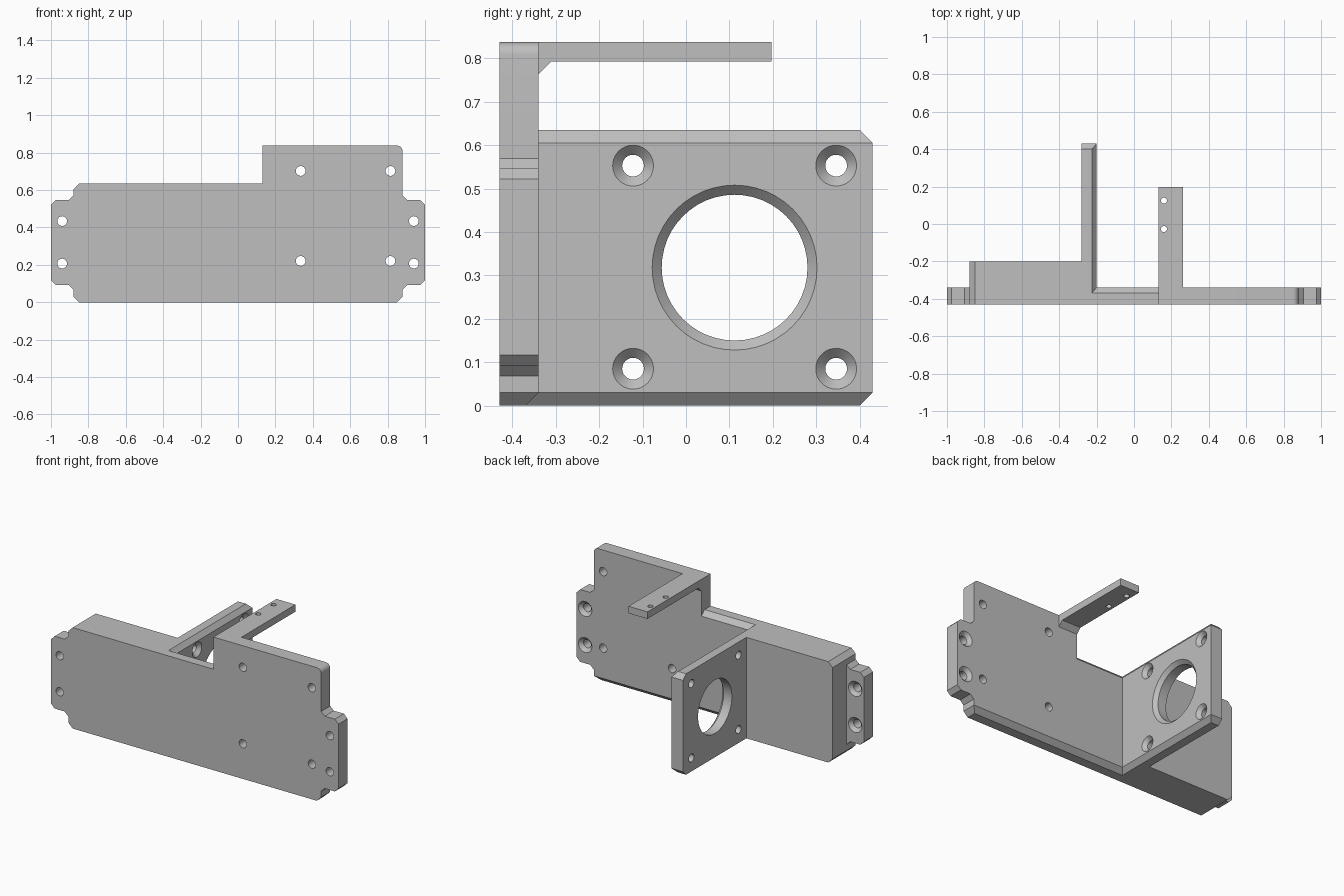
import bpy, bmesh, math
from mathutils import Vector

cube = bpy.data.objects.get("Cube")
if cube:
    bpy.data.objects.remove(cube, do_unlink=True)

grey = bpy.data.materials.new("plain_grey")
grey.use_nodes = True
COLOUR = (0.52, 0.52, 0.52, 1)
grey.diffuse_color = COLOUR
grey.node_tree.nodes["Principled BSDF"].inputs["Base Color"].default_value = COLOUR

FRONT, BACK = -0.43, -0.34        # main panel faces
LOW, TALL = 0.635, 0.8375         # heights of the low and raised halves
BEV = 0.03                        # edge chamfer
WALL_L, WALL_R = -0.28, -0.2      # motor wall faces
STEP = 0.13                       # where the raised half begins


def finish(bm, name):
    bmesh.ops.recalc_face_normals(bm, faces=bm.faces)
    mesh = bpy.data.meshes.new(name)
    bm.to_mesh(mesh)
    bm.free()
    mesh.materials.append(grey)
    obj = bpy.data.objects.new(name, mesh)
    bpy.context.collection.objects.link(obj)
    return obj


def extrude(name, profile, axis, lo, hi):
    """Extrude a 2D profile, (x, z) along y or (y, z) along x."""
    bm = bmesh.new()

    def place(p, d):
        return (p[0], d, p[1]) if axis == "y" else (d, p[0], p[1])
    face = bm.faces.new([bm.verts.new(place(p, lo)) for p in profile])
    moved = bmesh.ops.extrude_face_region(bm, geom=[face])["geom"]
    shift = Vector(place((0, 0), hi - lo))
    bmesh.ops.translate(bm, vec=shift, verts=[v for v in moved if isinstance(v, bmesh.types.BMVert)])
    return finish(bm, name)


def drill(centre, axis, rings, segs=48):
    """Round cutter made of (radius, distance along axis) rings."""
    bm = bmesh.new()
    turn = Vector(axis).to_track_quat("Z", "Y")
    loops = []
    for r, d in rings:
        loops.append([bm.verts.new(Vector(centre) + turn @ Vector(
            (r * math.cos(math.tau * i / segs), r * math.sin(math.tau * i / segs), d)))
            for i in range(segs)])
    for a, b in zip(loops, loops[1:]):
        for i in range(segs):
            j = (i + 1) % segs
            bm.faces.new((a[i], a[j], b[j], b[i]))
    bm.faces.new(loops[0])
    bm.faces.new(loops[-1])
    return finish(bm, "cutter")


def countersunk(centre, axis, r, big):
    """Hole whose 45 degree flare opens at centre, facing along axis."""
    d = big - r
    return drill(centre, axis, [(r, -0.2), (r, -d), (big + d, d)])


def edge_cutter(z, up, right):
    """Tapered pocket that chamfers the inner panel and wall edges together."""
    bm = bmesh.new()
    for k in (-1, 2):
        x, y = WALL_R - 0.025 * k, BACK - BEV * k
        for px in (x, right):
            for py in (y, 2):
                bm.verts.new((px, py, z + up * BEV * k))
    bmesh.ops.convex_hull(bm, input=bm.verts)
    return finish(bm, "cutter")


def cut(obj, cutters):
    for c in cutters:
        c.hide_render = True
        mod = obj.modifiers.new("cut", "BOOLEAN")
        mod.operation, mod.solver, mod.object = "DIFFERENCE", "EXACT", c
    graph = bpy.context.evaluated_depsgraph_get()
    graph.update()
    mesh = bpy.data.meshes.new_from_object(obj.evaluated_get(graph))
    obj.modifiers.clear()
    obj.data = mesh
    mesh.name = obj.name
    for c in cutters:
        bpy.data.objects.remove(c, do_unlink=True)


def edge_cutters():
    return [edge_cutter(LOW - BEV, 1, STEP), edge_cutter(BEV, -1, 2)]


# Main panel: chamfered outline with a mounting ear at each end
lower = [(0.85, 0), (0.88, BEV), (0.88, 0.068), (0.905, 0.092), (0.975, 0.092), (1, 0.117)]
upper = [(1, 0.522), (0.975, 0.547), (0.905, 0.547), (0.88, 0.57)]
corner = [(0.85 + BEV * math.cos(t), TALL - BEV + BEV * math.sin(t))
          for t in [math.pi / 2 * i / 8 for i in range(9)]]
left = upper + [(0.88, LOW - BEV), (0.85, LOW)]
outline = lower + upper + corner + [(STEP, TALL), (STEP, LOW)]
outline += [(-x, z) for x, z in reversed(lower + left)]
panel = extrude("main_panel", outline, "y", FRONT, BACK)
holes = [countersunk((x, BACK, z), (0, 1, 0), 0.026, 0.047)
         for x in (-0.94, 0.94) for z in (0.207, 0.434)]
holes += [drill((x, BACK, z), (0, 1, 0), [(0.026, -0.2), (0.026, 0.1)])
          for x in (0.335, 0.815) for z in (0.221, 0.702)]
cut(panel, holes + edge_cutters())

# Thick block behind the low half
block_outline = [(WALL_L, 0), (WALL_L, LOW), (-0.85, LOW), (-0.88, LOW - BEV),
                 (-0.88, BEV), (-0.85, 0)]
block = extrude("rear_block", block_outline, "y", BACK, -0.2)

# Upright motor wall with a flared opening and four countersunk screw holes
END = 0.43
wall = extrude("motor_wall", [(BACK, 0), (END - BEV, 0), (END, BEV), (END, LOW - BEV),
                              (END - BEV, LOW), (BACK, LOW)], "x", WALL_L, WALL_R)
holes = [countersunk((WALL_R, y, z), (1, 0, 0), 0.025, 0.047)
         for y in (-0.122, 0.346) for z in (0.085, 0.553)]
holes.append(countersunk((WALL_R, 0.112, 0.318), (1, 0, 0), 0.168, 0.19))
cut(wall, holes + edge_cutters())

# Sensor arm with a small gusset at its root
ARM = 0.793
arm = extrude("sensor_arm", [(BACK, TALL), (BACK, ARM - BEV), (BACK + BEV, ARM),
                             (0.197, ARM), (0.197, TALL)], "x", STEP, 0.262)
cut(arm, [drill((0.16, y, TALL), (0, 0, 1), [(0.016, -0.2), (0.016, 0.1)], 32)
          for y in (-0.027, 0.125)])

# Smooth the hole walls, keep the edges crisp
bpy.ops.object.select_all(action="DESELECT")
for obj in (panel, block, wall, arm):
    obj.select_set(True)
bpy.context.view_layer.objects.active = panel
bpy.ops.object.shade_smooth_by_angle(angle=math.radians(30))
